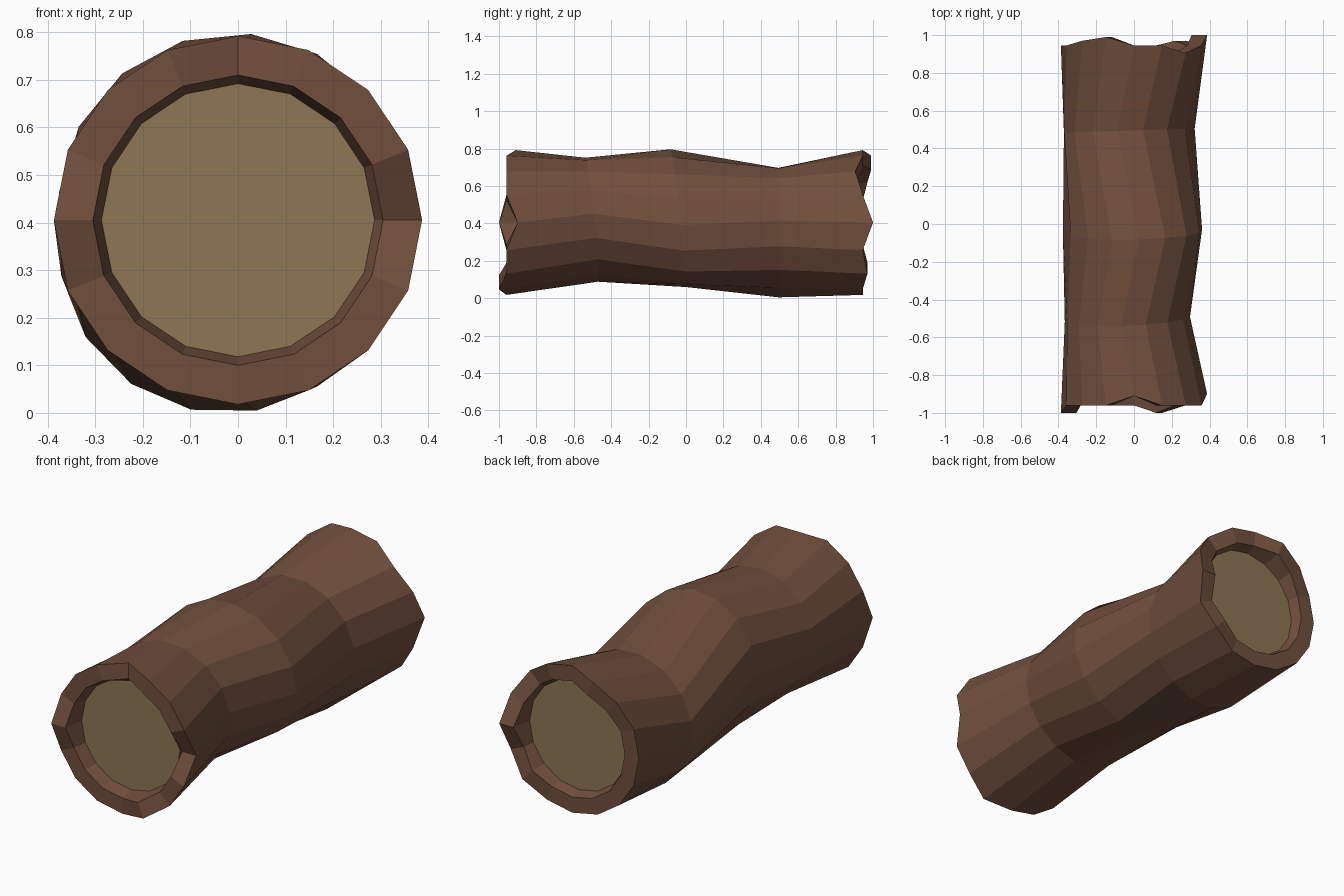
import bpy, bmesh
from math import cos, sin, radians, pi

if "Cube" in bpy.data.objects:
    bpy.data.objects.remove(bpy.data.objects["Cube"])

SIDES = 16
CZ = 0.405      # height of the log axis at both cut ends


def material(name, rgb):
    m = bpy.data.materials.new(name)
    m.diffuse_color = (*rgb, 1)
    m.use_nodes = True
    m.node_tree.nodes["Principled BSDF"].inputs["Base Color"].default_value = m.diffuse_color
    return m


def ring(bm, y_of, r, cx=0.0, cz=CZ, rot=0.0):
    """One 16-sided loop around the y axis; y_of(index, dx, dz) gives depth."""
    verts = []
    for k in range(SIDES):
        a = 2 * pi * k / SIDES + radians(rot)
        dx, dz = r * cos(a), r * sin(a)
        verts.append(bm.verts.new((cx + dx, y_of(k, dx, dz), cz + dz)))
    return verts


def bridge(bm, a, b):
    for k in range(SIDES):
        n = (k + 1) % SIDES
        bm.faces.new((a[k], a[n], b[n], b[k]))


def finish(bm, name, mat):
    bmesh.ops.recalc_face_normals(bm, faces=bm.faces)
    me = bpy.data.meshes.new(name)
    bm.to_mesh(me)
    bm.free()
    me.materials.append(mat)
    ob = bpy.data.objects.new(name, me)
    bpy.context.collection.objects.link(ob)
    return ob


bark_mat = material("bark", (0.165, 0.078, 0.047))
wood_mat = material("cut_wood", (0.27, 0.18, 0.09))

# Jagged rims: base depth plus a few chipped or raised points
front_chips = {0: -0.90, 4: -0.91, 8: -1.0, 13: -1.0}
back_chips = {0: 1.0, 2: 0.905, 5: 0.99, 6: 0.97, 14: 0.97}
front_y = lambda k, dx, dz: front_chips.get(k, -0.96)
back_y = lambda k, dx, dz: back_chips.get(k, 0.945)


def tilted(y, sx, sz):
    return lambda k, dx, dz: y + sx * dx + sz * dz


def flat(y):
    return lambda k, dx, dz: y


DISC_R, DISC_Y, RIM_R, END_R = 0.287, 0.89, 0.305, 0.387

# Bark: recessed lip, rim, twisted crooked trunk, rim, recessed lip
bm = bmesh.new()
loops = [
    ring(bm, flat(-DISC_Y), DISC_R),
    ring(bm, front_y, RIM_R),
    ring(bm, front_y, END_R),
    ring(bm, tilted(-0.505, 0.05, -0.10), 0.333, -0.035, 0.42, 5.5),
    ring(bm, tilted(-0.04, 0.02, -0.117), 0.37, -0.008, 0.428, -5.5),
    ring(bm, tilted(0.495, 0.03, 0.0), 0.352, -0.025, 0.351, 10.5),
    ring(bm, back_y, END_R),
    ring(bm, back_y, RIM_R),
    ring(bm, flat(DISC_Y), DISC_R),
]
for a, b in zip(loops, loops[1:]):
    bridge(bm, a, b)
# Close the lips temporarily so outward normals are unambiguous
caps = [bm.faces.new(loops[0]), bm.faces.new(loops[-1])]
bmesh.ops.recalc_face_normals(bm, faces=bm.faces)
bmesh.ops.delete(bm, geom=caps, context='FACES_ONLY')
me = bpy.data.meshes.new("bark")
bm.to_mesh(me)
bm.free()
me.materials.append(bark_mat)
bpy.context.collection.objects.link(bpy.data.objects.new("bark", me))

# Cut wood faces at both ends
for name, s in (("front_cut_face", -1), ("back_cut_face", 1)):
    bm = bmesh.new()
    f = bm.faces.new(ring(bm, flat(s * DISC_Y), DISC_R))
    f.normal_update()
    if f.normal.y * s < 0:
        f.normal_flip()
    me = bpy.data.meshes.new(name)
    bm.to_mesh(me)
    bm.free()
    me.materials.append(wood_mat)
    bpy.context.collection.objects.link(bpy.data.objects.new(name, me))
